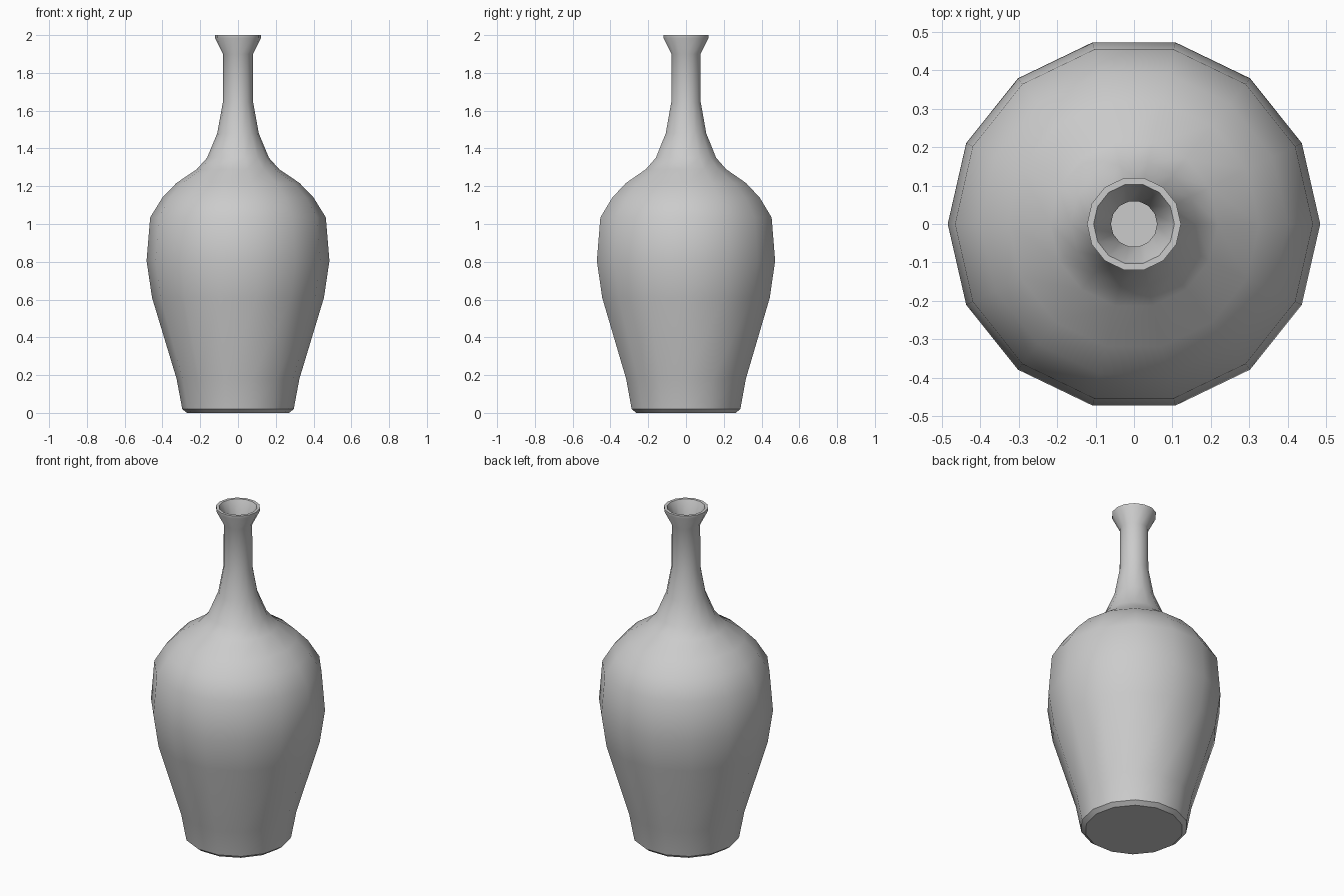
import bpy, bmesh, math

if "Cube" in bpy.data.objects:
    bpy.data.objects.remove(bpy.data.objects["Cube"])

SIDES = 14

# Outer profile (radius, height), from foot to lip
outer = [(0.27, 0.0), (0.295, 0.02), (0.325, 0.18), (0.455, 0.61), (0.484, 0.805),
         (0.465, 1.035), (0.40, 1.14), (0.326, 1.217), (0.218, 1.29), (0.164, 1.35),
         (0.11, 1.48), (0.08, 1.645), (0.079, 1.90), (0.122, 1.985), (0.122, 2.0)]

# Inner wall, from lip down to the inside floor
inner = [(0.105, 2.0), (0.06, 1.90), (0.06, 1.645), (0.09, 1.475), (0.146, 1.335),
         (0.205, 1.27), (0.314, 1.197), (0.385, 1.123), (0.445, 1.025), (0.463, 0.805),
         (0.434, 0.615), (0.305, 0.185), (0.275, 0.04)]


def lathe(name, profile):
    bm = bmesh.new()
    rings = [[bm.verts.new((r * math.cos(2 * math.pi * i / SIDES),
                            r * math.sin(2 * math.pi * i / SIDES), z))
              for i in range(SIDES)] for r, z in profile]
    for a, b in zip(rings, rings[1:]):
        for i in range(SIDES):
            j = (i + 1) % SIDES
            bm.faces.new((a[i], a[j], b[j], b[i]))
    # Flat foot and flat inside floor
    bm.faces.new(rings[0][::-1])
    bm.faces.new(rings[-1])
    bmesh.ops.recalc_face_normals(bm, faces=bm.faces)
    mesh = bpy.data.meshes.new(name)
    bm.to_mesh(mesh)
    bm.free()
    obj = bpy.data.objects.new(name, mesh)
    bpy.context.collection.objects.link(obj)
    return obj


# Hollow bottle vase
vase = lathe("vase", outer + inner)
bpy.context.view_layer.objects.active = vase
vase.select_set(True)
bpy.ops.object.shade_smooth_by_angle(angle=math.radians(35))
